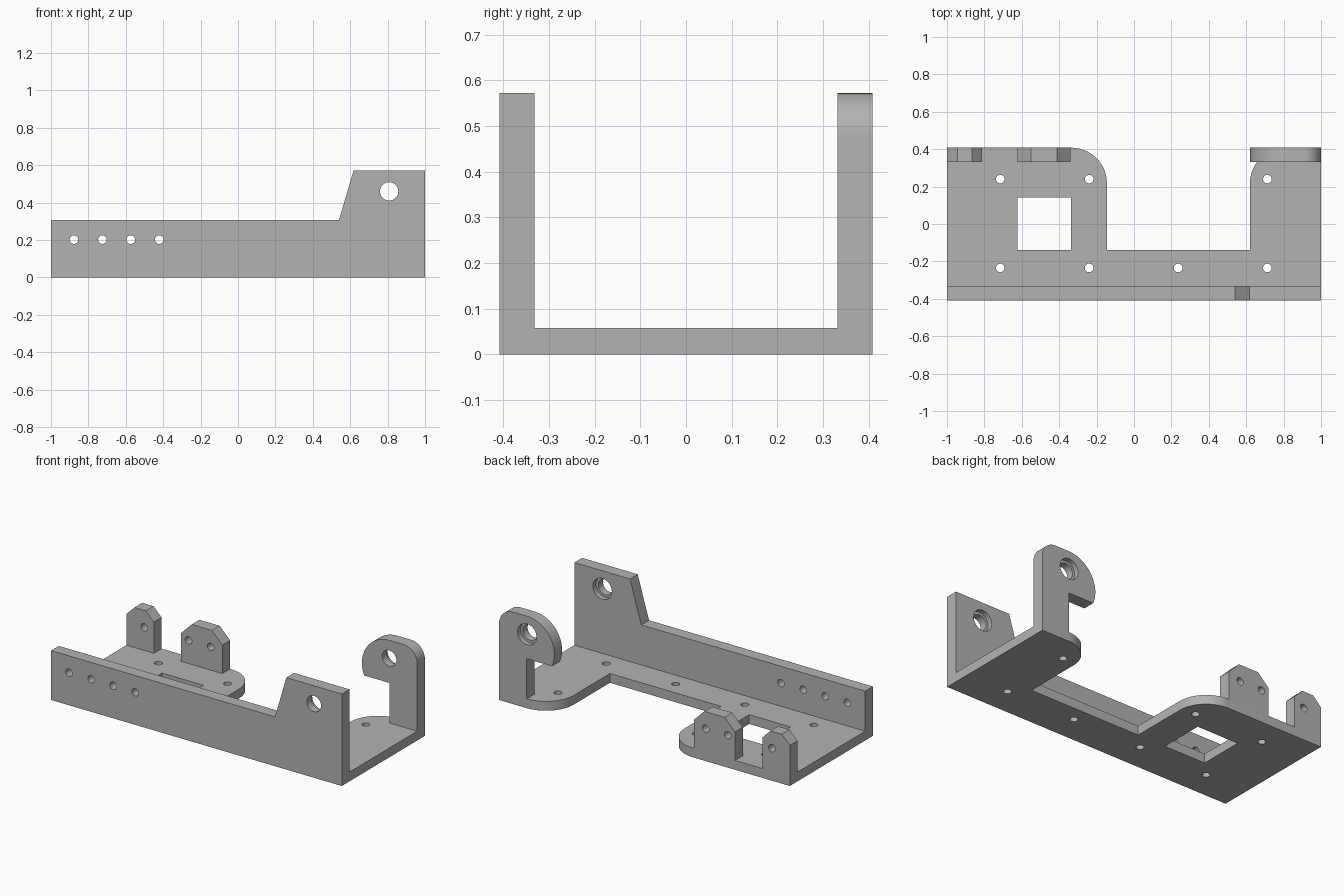
import bpy, bmesh, math

if "Cube" in bpy.data.objects:
    bpy.data.objects.remove(bpy.data.objects["Cube"])

T = 0.076            # wall thickness
Y = 0.408            # half depth
BASE = 0.058         # floor thickness

metal = bpy.data.materials.new("plain grey")
metal.diffuse_color = (0.45, 0.45, 0.45, 1)
metal.use_nodes = True
metal.node_tree.nodes["Principled BSDF"].inputs["Base Color"].default_value = metal.diffuse_color


def arc(cx, cy, r, a0, a1, n=20):
    """Points on an arc, angles in degrees."""
    return [(cx + r * math.cos(math.radians(a0 + (a1 - a0) * i / n)),
             cy + r * math.sin(math.radians(a0 + (a1 - a0) * i / n))) for i in range(n + 1)]


def hole(cx, cy, r=0.023, n=32):
    return arc(cx, cy, r, 0, 360 - 360 / n, n - 1)


def plate(name, loops, thick, loc, upright):
    """Extrude an outline with holes into a solid plate."""
    cu = bpy.data.curves.new(name, 'CURVE')
    cu.dimensions = '2D'
    cu.fill_mode = 'BOTH'
    cu.extrude = thick / 2
    for pts in loops:
        s = cu.splines.new('POLY')
        s.points.add(len(pts) - 1)
        for p, (a, b) in zip(s.points, pts):
            p.co = (a, b, 0, 1)
        s.use_cyclic_u = True
    ob = bpy.data.objects.new(name, cu)
    bpy.context.collection.objects.link(ob)
    ob.location = loc
    if upright:
        ob.rotation_euler = (math.pi / 2, 0, 0)
    bpy.ops.object.select_all(action='DESELECT')
    ob.select_set(True)
    bpy.context.view_layer.objects.active = ob
    bpy.ops.object.convert(target='MESH')
    ob = bpy.context.view_layer.objects.active
    bm = bmesh.new()
    bm.from_mesh(ob.data)
    bmesh.ops.remove_doubles(bm, verts=bm.verts, dist=1e-5)
    bmesh.ops.recalc_face_normals(bm, faces=bm.faces)
    bm.to_mesh(ob.data)
    bm.free()
    ob.data.materials.clear()
    ob.data.materials.append(metal)
    return ob


def finish(ob):
    bpy.ops.object.select_all(action='DESELECT')
    ob.select_set(True)
    bpy.context.view_layer.objects.active = ob
    bpy.ops.object.shade_smooth_by_angle(angle=math.radians(30))


def counterbore(ob, x, y, z, r=0.065, depth=0.03):
    """Sink a wider round seat into the rear face at y."""
    bpy.ops.mesh.primitive_cylinder_add(vertices=32, radius=r, depth=2 * depth,
                                        location=(x, y, z), rotation=(math.pi / 2, 0, 0))
    cutter = bpy.context.object
    cutter.name = "seat_cutter"
    cutter.hide_render = True
    cutter.data.materials.append(metal)
    bpy.context.view_layer.objects.active = ob
    m = ob.modifiers.new("seat", 'BOOLEAN')
    m.operation = 'DIFFERENCE'
    m.solver = 'EXACT'
    m.object = cutter
    bpy.ops.object.modifier_apply(modifier=m.name)
    bpy.data.objects.remove(cutter)


# Floor plate with rounded rear lobes, square window and screw holes
outline = [(-1, -Y + T), (1, -Y + T), (1, Y)]
outline += arc(0.81, Y - 0.19, 0.19, 90, 180)
outline += [(0.62, -0.138), (-0.145, -0.138)]
outline += arc(-0.335, Y - 0.19, 0.19, 0, 90)
outline += [(-1, Y)]
window = [(-0.623, -0.138), (-0.338, -0.138), (-0.338, 0.143), (-0.623, 0.143)]
screws = [hole(x, 0.24) for x in (-0.715, -0.24, 0.713)]
screws += [hole(x, -0.235) for x in (-0.715, -0.24, 0.236, 0.713)]
finish(plate("floor_plate", [outline, window] + screws, BASE, (0, 0, BASE / 2), False))

# Front wall with raised bearing end
pin_x = (-0.877, -0.725, -0.573, -0.421)
profile = [(-1, 0), (1, 0), (1, 0.572), (0.618, 0.572), (0.54, 0.307), (-1, 0.307)]
wall = plate("front_wall", [profile, hole(0.808, 0.46, 0.049)] + [hole(x, 0.202) for x in pin_x],
             T, (0, -Y + T / 2, 0), True)
counterbore(wall, 0.808, -Y + T, 0.46)
finish(wall)

# Rear bearing arm: column with a rounded head
head = [(0.81, BASE), (1, BASE)]
head += arc(0.905, 0.477, 0.095, 0, 90)
head += arc(0.81, 0.382, 0.19, 90, 203.2, 30)
head += [(0.81, 0.307)]
arm = plate("rear_bearing_arm", [head, hole(0.808, 0.46, 0.049)], T, (0, Y - T / 2, 0), True)
counterbore(arm, 0.808, Y, 0.46)
finish(arm)

# Rear tabs with chamfered tops
for name, x0, x1, c, pins in (("rear_outer_tab", -1, -0.812, 0.055, pin_x[:1]),
                              ("rear_inner_tab", -0.623, -0.34, 0.072, pin_x[2:])):
    tab = [(x0, BASE), (x1, BASE), (x1, 0.307 - c), (x1 - c, 0.307), (x0 + c, 0.307), (x0, 0.307 - c)]
    finish(plate(name, [tab] + [hole(x, 0.202) for x in pins], T, (0, Y - T / 2, 0), True))
